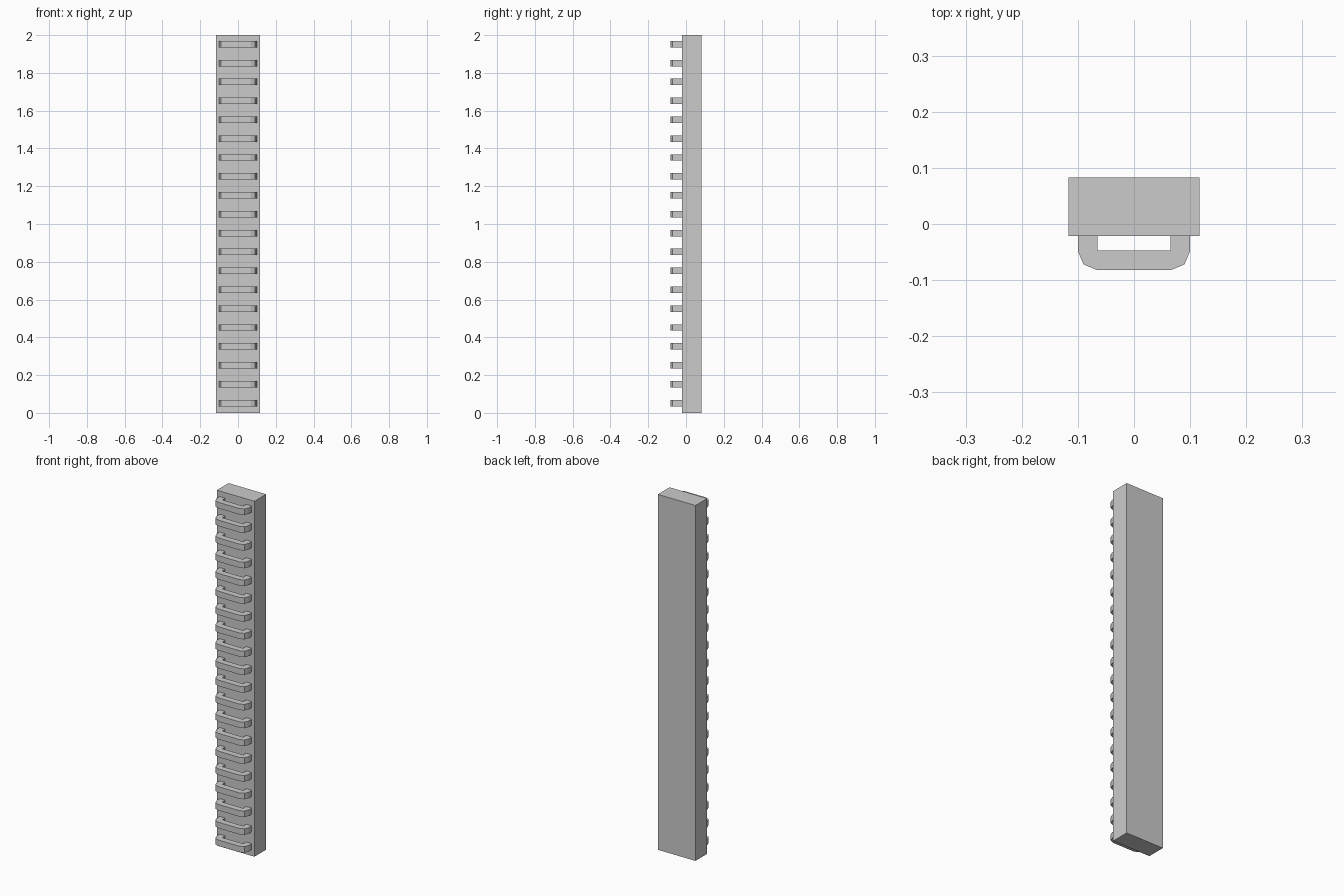
import bpy, bmesh

if "Cube" in bpy.data.objects:
    bpy.data.objects.remove(bpy.data.objects["Cube"])

RUNGS = 20
PITCH = 0.1
RUNG_H = 0.034
FACE_Y = -0.021   # front face of the backing post


def prism(name, outline, z0, z1):
    """Extrude a closed xy outline from z0 up to z1."""
    bm = bmesh.new()
    face = bm.faces.new([bm.verts.new((x, y, z0)) for x, y in outline])
    top = bmesh.ops.extrude_face_region(bm, geom=[face])["geom"]
    verts = [g for g in top if isinstance(g, bmesh.types.BMVert)]
    bmesh.ops.translate(bm, verts=verts, vec=(0, 0, z1 - z0))
    bmesh.ops.recalc_face_normals(bm, faces=bm.faces)
    mesh = bpy.data.meshes.new(name)
    bm.to_mesh(mesh)
    bm.free()
    obj = bpy.data.objects.new(name, mesh)
    bpy.context.collection.objects.link(obj)
    return obj


# Backing post
prism("backing_post", [(-0.117, FACE_Y), (0.117, FACE_Y), (0.117, 0.083), (-0.117, 0.083)], 0, 2)

# Staple-shaped rung: half outline from outer leg foot to inner leg foot, mirrored in x
outer = [(0.1, FACE_Y), (0.1, -0.048), (0.09, -0.072), (0.066, -0.082)]
inner = [(0.065, -0.047), (0.065, FACE_Y)]
mirror = lambda pts: [(-x, y) for x, y in reversed(pts)]
z_mid = 0.052
rungs = prism("ladder_rungs", outer + mirror(outer) + mirror(inner) + inner,
              z_mid - RUNG_H / 2, z_mid + RUNG_H / 2)

# Repeat the rung up the post
arr = rungs.modifiers.new("repeat", 'ARRAY')
arr.count = RUNGS
arr.use_relative_offset = False
arr.use_constant_offset = True
arr.constant_offset_displace = (0, 0, PITCH)
